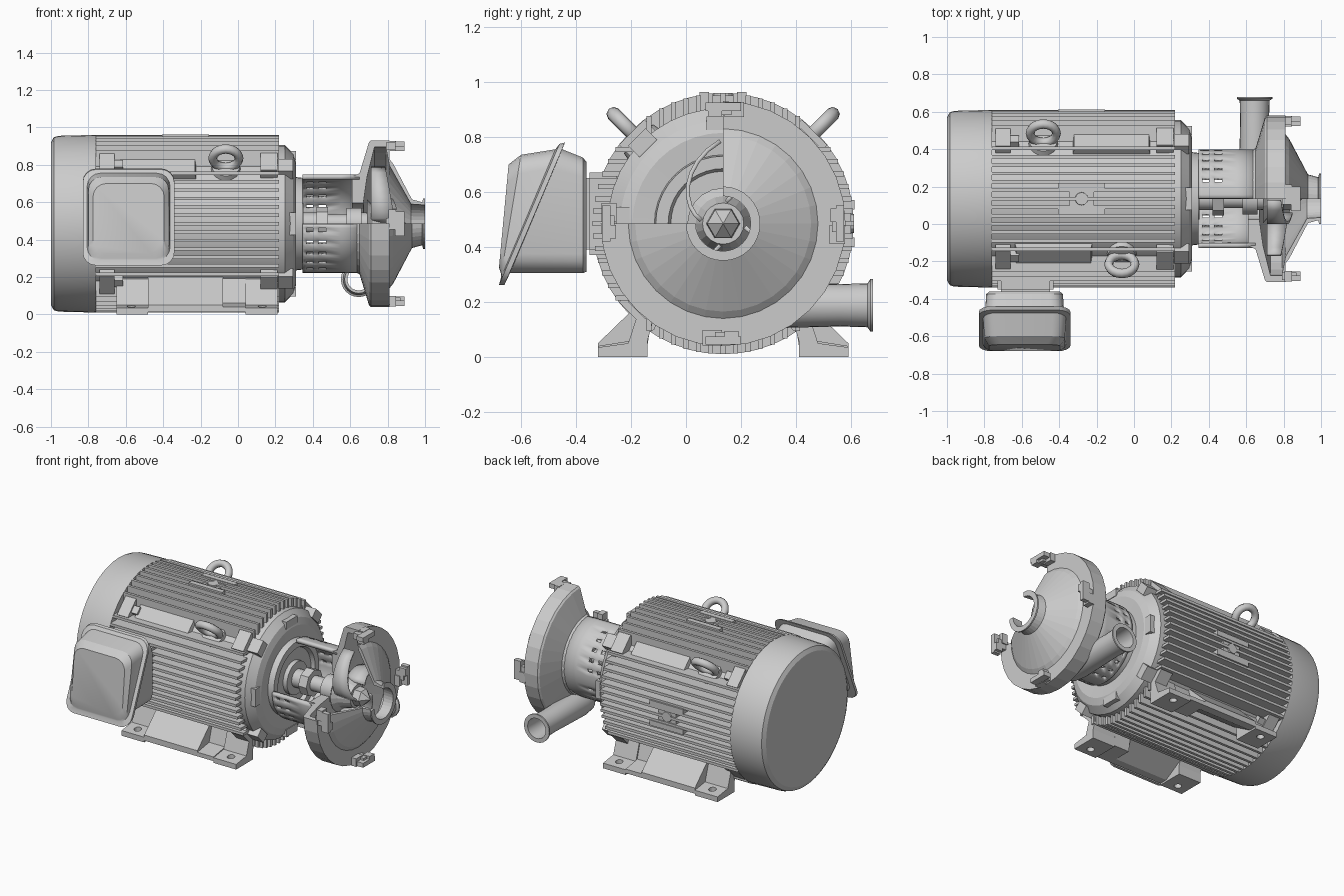
import bpy, bmesh
from math import sin, cos, pi, radians, sqrt
from mathutils import Matrix, Vector

if "Cube" in bpy.data.objects:
    bpy.data.objects.remove(bpy.data.objects["Cube"])

CY, CZ = 0.135, 0.485                      # motor axis runs along x here
AXIS = Matrix.Translation((0, CY, CZ))
T = lambda x, y, z: Matrix.Translation((x, y, z))
R = lambda deg, ax: Matrix.Rotation(radians(deg), 4, ax)


def finish(bm, name, smooth=None):
    bmesh.ops.recalc_face_normals(bm, faces=bm.faces[:])
    me = bpy.data.meshes.new(name)
    bm.to_mesh(me)
    bm.free()
    ob = bpy.data.objects.new(name, me)
    bpy.context.collection.objects.link(ob)
    if smooth:
        me.shade_smooth()
        me.set_sharp_from_angle(angle=radians(smooth))
    return ob


def lathe(name, prof, n=48, a0=0, a1=360, closed=False, M=AXIS, smooth=None, skip=None):
    """Revolve (x, r) points round local x; partial closed profiles get end caps."""
    bm = bmesh.new()
    full = a1 - a0 == 360
    rings = []
    for i in range(n if full else n + 1):
        a = radians(a0 + (a1 - a0) * i / n)
        rings.append([bm.verts.new(M @ Vector((x, r * cos(a), r * sin(a)))) for x, r in prof])
    m = len(prof)
    for i in range(n):
        p, q = rings[i], rings[(i + 1) % len(rings)]
        for j in range(m if closed else m - 1):
            if skip and skip(i, j):
                continue
            k = (j + 1) % m
            bm.faces.new((p[j], p[k], q[k], q[j]))
    if closed and not full:
        bm.faces.new(rings[0])
        bm.faces.new(rings[-1])
    bmesh.ops.remove_doubles(bm, verts=bm.verts[:], dist=1e-5)
    return finish(bm, name, smooth)


def add_box(bm, size, M):
    bmesh.ops.create_cube(bm, size=1, matrix=M @ Matrix.Diagonal((*size, 1)))


def add_prism(bm, pts, x0, x1):
    a = [bm.verts.new((x0, y, z)) for y, z in pts]
    b = [bm.verts.new((x1, y, z)) for y, z in pts]
    bm.faces.new(a)
    bm.faces.new(b)
    for i in range(len(pts)):
        j = (i + 1) % len(pts)
        bm.faces.new((a[i], a[j], b[j], b[i]))


# Motor: fan cover, core and drive end bell
lathe("fan_cover", [(-1, 0), (-1, .435), (-.985, .462), (-.96, .47), (-.76, .475),
                    (-.76, .44), (-.75, 0)], 48, smooth=20)
lathe("motor_core", [(-.77, 0), (-.77, .415), (.2, .415), (.2, 0)], 48, smooth=30)
lathe("end_bell", [(.19, 0), (.19, .42), (.25, .42), (.295, .375), (.31, .33), (.305, .25),
                   (.345, .245), (.345, .2), (.32, .19), (.32, 0)], 40, smooth=20)

# Cooling fins: four groups of parallel fins reaching one outer radius
bm = bmesh.new()
for k in range(4):
    for i in range(-6, 7):
        d = i * .045
        tip = sqrt(.475 ** 2 - d * d)
        add_box(bm, (.98, .018, tip - .25), AXIS @ R(90 * k, 'X') @ T(-.27, d, (tip + .25) / 2))
finish(bm, "cooling_fins")

# Corner bolt lugs on the diagonals at both ends
bm = bmesh.new()
for k in range(4):
    D = AXIS @ R(45 + 90 * k, 'X')
    add_box(bm, (.09, .13, .09), D @ T(.165, 0, .425))
    add_box(bm, (.08, .09, .06), D @ T(.255, 0, .415))
    add_box(bm, (.08, .13, .08), D @ T(-.70, 0, .425))
    add_box(bm, (.05, .05, .05), D @ T(-.64, 0, .43))
# small lugs on the bell face at the four sides
    add_box(bm, (.05, .12, .05), AXIS @ R(90 * k, 'X') @ T(.285, 0, .365))
finish(bm, "bolt_lugs")

# Lifting eyes and the flat pads beside them
tube = [(.026 * cos(2 * pi * i / 8), .07 + .024 * sin(2 * pi * i / 8)) for i in range(8)]
for side, ang, xe, xp in (("front", 45, -.065, -.43), ("back", -45, -.485, -.12)):
    D = AXIS @ R(ang, 'X')
    lathe(side + "_lifting_eye", tube, 20, closed=True, M=D @ T(xe, 0, .495) @ R(90, 'Z'), smooth=50)
    lathe(side + "_eye_base", [(.38, 0), (.38, .085), (.435, .075), (.44, 0)], 16,
          M=D @ T(xe, 0, 0) @ R(-90, 'Y'), smooth=30)
    bm = bmesh.new()
    add_box(bm, (.43, .14, .07), D @ T(xp, 0, .405))
    for v in bm.verts:                       # taper the pad upward
        loc = D.inverted() @ v.co
        if loc.z > .41:
            loc.x = xp + (loc.x - xp) * .93
            v.co = D @ loc
    finish(bm, side + "_side_pad")

# Top boss and matching boss on the back
for name, ang in (("top_boss", 0), ("back_boss", -90)):
    D = AXIS @ R(ang, 'X')
    bm = bmesh.new()
    add_box(bm, (.13, .16, .1), D @ T(-.28, 0, .415))
    for sy in (-1, 1):
        add_box(bm, (.25, .035, .08), D @ T(-.28, sy * .068, .438))
    finish(bm, name)
    lathe(name + "_plug", [(.44, 0), (.44, .038), (.475, .034), (.475, 0)], 12,
          M=D @ T(-.28, 0, 0) @ R(-90, 'Y'))

# Feet with bolt holes
bm = bmesh.new()
for sx in (-.57, .13):
    for sy in (-1, 1):
        bmesh.ops.create_cone(bm, cap_ends=True, segments=16, radius1=.024, radius2=.024,
                              depth=.3, matrix=T(sx, CY + sy * .395, 0))
cutter = finish(bm, "bolt_hole_cutter")
cutter.hide_render = True
cutter.hide_set(True)
pad = [(.455, 0), (.455, .035), (.345, .05), (.30, .19), (.22, .25), (.275, .06), (.275, 0)]
web = [(.455, .012), (.455, .05), (.30, .2), (.2, .25), (.25, .1), (.40, .012)]
for side, s in (("front", -1), ("back", 1)):
    mir = lambda pts: [(CY + s * d, z) for d, z in pts]
    bm = bmesh.new()
    add_prism(bm, mir(pad), -.65, -.48)
    add_prism(bm, mir(pad), .04, .21)
    foot = finish(bm, side + "_foot_pads")
    mod = foot.modifiers.new("holes", 'BOOLEAN')
    mod.operation, mod.object, mod.solver = 'DIFFERENCE', cutter, 'EXACT'
    bm = bmesh.new()
    add_prism(bm, mir(web), -.48, -.08)
    add_prism(bm, mir([(.455, .012), (.455, .04), (.33, .06), (.29, .2), (.25, .2), (.28, .012)]), -.08, .04)
    finish(bm, side + "_foot_web")

# Terminal box: loft of rounded rectangles (half x, z low, z high, y at low, y at high)
bm = bmesh.new()
prev = None
for hx, z0, z1, y0, y1 in ((.19, .31, .71, -.362, -.362), (.205, .305, .725, -.375, -.375),
                           (.212, .305, .755, -.64, -.45), (.245, .262, .78, -.66, -.44),
                           (.245, .262, .775, -.68, -.46), (.222, .29, .755, -.672, -.475),
                           (.215, .30, .735, -.672, -.60), (.19, .325, .70, -.68, -.645)):
    ring, rad = [], .07
    for c, (sx, sz) in enumerate(((1, 1), (-1, 1), (-1, -1), (1, -1))):
        for i in range(5):
            a = pi / 2 * (c + i / 4)
            z = (z1 - rad if sz > 0 else z0 + rad) + rad * sin(a)
            y = y0 + (y1 - y0) * (z - z0) / (z1 - z0)
            ring.append(bm.verts.new((-.585 + sx * (hx - rad) + rad * cos(a), y, z)))
    if prev:
        for i in range(20):
            j = (i + 1) % 20
            bm.faces.new((prev[i], prev[j], ring[j], ring[i]))
    else:
        bm.faces.new(ring)
    prev = ring
bm.faces.new(prev)
finish(bm, "terminal_box", 25)
bm = bmesh.new()
add_box(bm, (.30, .14, .30), T(-.58, -.30, .52))
bmesh.ops.bevel(bm, geom=bm.edges[:], offset=.02, segments=2, affect='EDGES')
finish(bm, "terminal_box_neck")

# Slotted adapter between motor and pump, front upper quarter cut away
xs = [.345, .365, .40, .43, .47, .55, .65]
adapter = lathe("slotted_adapter", [(x, .25) for x in xs], 54, 180, 450,
                skip=lambda i, j: j in (1, 3) and i % 3 == 1 and i % 18 < 15, smooth=30)
sol = adapter.modifiers.new("wall", 'SOLIDIFY')
sol.thickness, sol.offset = .025, 0

# Pump casing section, same quarter cut away
lathe("pump_casing", [(.61, .25), (.65, .27), (.70, .435), (.71, .445), (.81, .445), (.81, .345),
                      (.83, .32), (.93, .13), (.985, .115), (.99, .135), (1, .135), (1, .1),
                      (.925, .105), (.81, .31), (.79, .41), (.73, .41), (.69, .25),
                      (.67, .11), (.61, .11)], 24, 180, 450, closed=True)

# Casing clamps at the four sides
bm = bmesh.new()
for k in range(4):
    D = AXIS @ R(90 * k, 'X')
    add_box(bm, (.08, .06, .04), D @ T(.83, 0, .415))
    add_box(bm, (.04, .07, .055), D @ T(.825, .04, .415))
    add_box(bm, (.05, .13, .03), D @ T(.865, 0, .425))
    add_box(bm, (.05, .05, .05), D @ T(.865, -.03, .415))
finish(bm, "casing_clamps")

# Discharge pipe along y with flange
lathe("discharge_pipe", [(.16, .06), (.16, .075), (.24, .085), (.56, .077), (.66, .08), (.67, .095),
                         (.68, .095), (.68, .068), (.56, .065)], 24, closed=True,
      M=T(.645, 0, .188) @ R(90, 'Z'), smooth=30)

# Shaft, collars and impeller
lathe("shaft", [(.31, 0), (.31, .11), (.35, .11), (.35, .06), (.43, .06), (.43, .05), (.5, .05),
                (.58, .05), (.58, .085), (.66, .085), (.66, .06), (.8, .055), (.8, 0)], 24, smooth=30)
lathe("shaft_collar", [(.42, 0), (.42, .09), (.48, .09), (.48, 0)], 8)
lathe("impeller_nut", [(.79, 0), (.79, .062), (.85, .058), (.90, 0)], 6)
lathe("impeller_hub", [(.69, 0), (.69, .13), (.72, .1), (.80, .075), (.80, 0)], 20)
bm = bmesh.new()
for k in range(4):
    last = None
    for i in range(9):
        t = i / 8
        r, a = .08 + .22 * t, radians(172 - 80 * t + 90 * k)
        pair = [bm.verts.new((x, CY + r * cos(a), CZ + r * sin(a))) for x in (.71, .87 - .28 * r)]
        if last:
            bm.faces.new((last[0], last[1], pair[1], pair[0]))
        last = pair
vanes = finish(bm, "impeller_vanes", 40)
sol = vanes.modifiers.new("thickness", 'SOLIDIFY')
sol.thickness, sol.offset = .015, 0
